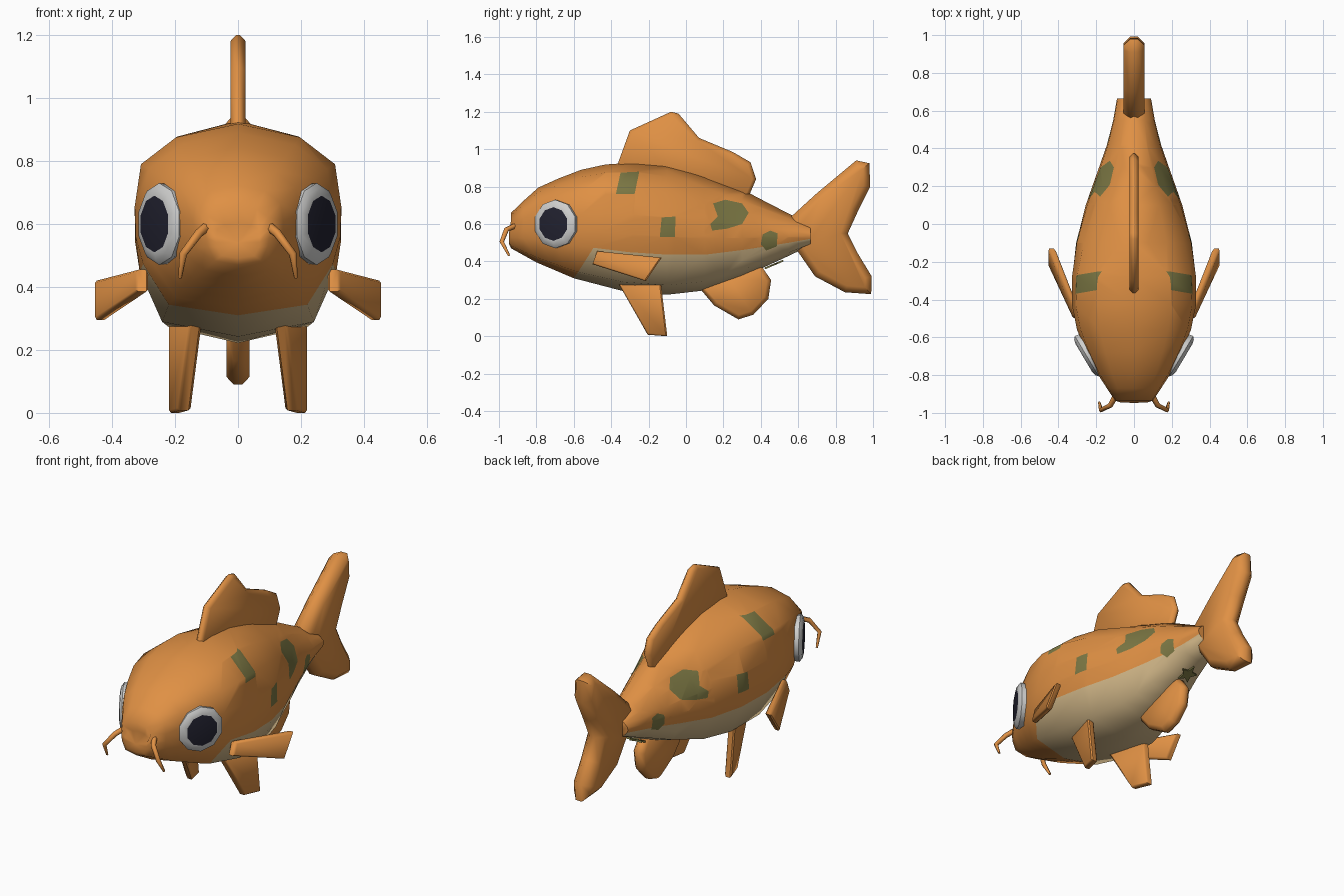
import bpy, bmesh, math
from mathutils import Vector

cube = bpy.data.objects.get("Cube")
if cube:
    bpy.data.objects.remove(cube, do_unlink=True)


def material(name, rgb):
    m = bpy.data.materials.new(name)
    m.use_nodes = True
    m.diffuse_color = (*rgb, 1)
    m.node_tree.nodes["Principled BSDF"].inputs["Base Color"].default_value = (*rgb, 1)
    return m


ORANGE = material("orange", (0.74, 0.28, 0.058))
CREAM = material("cream", (0.65, 0.48, 0.25))
OLIVE = material("olive", (0.20, 0.185, 0.057))
WHITE = material("eye_white", (0.62, 0.62, 0.61))
DARK = material("pupil_dark", (0.016, 0.016, 0.03))


def finish(bm, name, mats, angle=50, mirror=False):
    """Turn a bmesh into a smooth-shaded object, optionally mirrored in x."""
    me = bpy.data.meshes.new(name)
    bm.to_mesh(me)
    bm.free()
    for m in mats:
        me.materials.append(m)
    ob = bpy.data.objects.new(name, me)
    bpy.context.collection.objects.link(ob)
    bpy.ops.object.select_all(action="DESELECT")
    ob.select_set(True)
    bpy.context.view_layer.objects.active = ob
    bpy.ops.object.shade_smooth_by_angle(angle=math.radians(angle))
    if mirror:
        ob.modifiers.new("Mirror", "MIRROR")
    return ob


def plate(name, pts, half, bevel, mat=ORANGE, axis=(1, 0, 0), mirror=False):
    """Thick plate from an outline, with chamfered rims."""
    bm = bmesh.new()
    off = Vector(axis) * half
    a = [bm.verts.new(Vector(p) + off) for p in pts]
    b = [bm.verts.new(Vector(p) - off) for p in pts]
    caps = [bm.faces.new(a), bm.faces.new(b[::-1])]
    for i in range(len(pts)):
        j = (i + 1) % len(pts)
        bm.faces.new((a[j], a[i], b[i], b[j]))
    bmesh.ops.recalc_face_normals(bm, faces=bm.faces[:])
    if bevel:
        rims = list({e for f in caps for e in f.edges})
        bmesh.ops.bevel(bm, geom=rims, offset=bevel, segments=1,
                        affect="EDGES", clamp_overlap=True)
    return finish(bm, name, [mat], mirror=mirror)


# Body shape along its length: y, top, bottom, half width
SHAPE = [(-0.935, 0.66, 0.47, 0.10), (-0.80, 0.79, 0.395, 0.19), (-0.60, 0.88, 0.31, 0.292),
         (-0.45, 0.917, 0.265, 0.328), (-0.28, 0.928, 0.23, 0.33), (-0.10, 0.913, 0.222, 0.308),
         (0.10, 0.86, 0.245, 0.256), (0.30, 0.785, 0.315, 0.185), (0.42, 0.722, 0.37, 0.143),
         (0.55, 0.655, 0.43, 0.11), (0.665, 0.60, 0.485, 0.09)]


def shape_at(y):
    y = min(max(y, SHAPE[0][0]), SHAPE[-1][0])
    for p, q in zip(SHAPE, SHAPE[1:]):
        if y <= q[0]:
            t = (y - p[0]) / (q[0] - p[0])
            return [p[k] + t * (q[k] - p[k]) for k in (1, 2, 3)]


# Half cross-sections (x, z fractions): boxy head, peaked tail.
# The belly colour starts at the -0.38 corner.
HEAD = [(0, 1), (0.6, 0.87), (0.94, 0.61), (1, 0.2), (0.99, -0.1), (0.95, -0.38), (0.74, -0.86), (0, -1)]
TAIL = [(0, 1), (0.5, 0.76), (0.75, 0.5), (0.96, 0.2), (1, -0.1), (0.93, -0.38), (0.68, -0.84), (0, -1)]


def section(y):
    t = min(max((y + 0.45) / 0.65, 0), 1) ** 1.5
    half = [Vector(h).lerp(Vector(k), t) for h, k in zip(HEAD, TAIL)]
    return half + [Vector((-p.x, p.y)) for p in half[-2:0:-1]]


# Ring positions with the backward slant of their lower half
RINGS = [(-0.935, 0), (-0.87, 0), (-0.79, 0.01), (-0.68, 0.04), (-0.56, 0.10), (-0.43, 0.17),
         (-0.28, 0.06), (-0.10, 0), (0.10, 0), (0.20, 0), (0.30, 0), (0.42, 0), (0.55, 0), (0.665, 0)]
BELLY_RING = 5

# Body
bm = bmesh.new()
rings = []
for y0, slant in RINGS:
    ring = []
    for fx, fz in section(y0):
        y = y0 + slant * min(fz, 0)
        top, bot, w = shape_at(y)
        ring.append(bm.verts.new((fx * w, y, (top + bot) / 2 + fz * (top - bot) / 2)))
    rings.append(ring)
n = len(rings[0])
for i, (r, s) in enumerate(zip(rings, rings[1:])):
    for j in range(n):
        k = (j + 1) % n
        f = bm.faces.new((r[j], r[k], s[k], s[j]))
        belly = 5 <= min(j, k) and max(j, k) <= 9
        f.material_index = 1 if belly and i >= BELLY_RING else 0
bm.faces.new(rings[-1])
# Snout: dented above, full lips below
lips = []
for v in rings[0]:
    z = 0.545 + (v.co.z - 0.56) * 0.6
    lips.append(bm.verts.new((v.co.x * 0.7, -0.92 if z > 0.56 else -0.945, z)))
mouth = bm.verts.new((0, -0.947, 0.54))
for j in range(n):
    k = (j + 1) % n
    bm.faces.new((rings[0][j], rings[0][k], lips[k], lips[j]))
    bm.faces.new((lips[j], lips[k], mouth))
bmesh.ops.recalc_face_normals(bm, faces=bm.faces[:])

# Side patches cut into the body, outlines as (y, z), clockwise
PATCHES = [
    [(-0.35, 0.875), (-0.25, 0.88), (-0.275, 0.76), (-0.375, 0.76)],
    [(-0.13, 0.635), (-0.055, 0.64), (-0.06, 0.53), (-0.14, 0.53)],
    [(0.145, 0.71), (0.21, 0.73), (0.30, 0.71), (0.335, 0.66), (0.30, 0.60), (0.22, 0.575), (0.17, 0.64)],
    [(0.17, 0.64), (0.22, 0.575), (0.14, 0.565), (0.13, 0.60)],
    [(0.41, 0.545), (0.45, 0.565), (0.49, 0.55), (0.485, 0.48), (0.43, 0.458), (0.40, 0.49)],
]
for poly in PATCHES:
    ys, zs = zip(*poly)
    faces = []
    for f in bm.faces:
        fy = [v.co.y for v in f.verts]
        fz = [v.co.z for v in f.verts]
        if (min(fy) < max(ys) and max(fy) > min(ys)
                and min(fz) < max(zs) and max(fz) > min(zs)):
            faces.append(f)
    for p, q in zip(poly, poly[1:] + poly[:1]):
        co = Vector((0, *p))
        no = Vector((0, -(q[1] - p[1]), q[0] - p[0])).normalized()
        geom = faces + list({e for f in faces for e in f.edges}) + list({v for f in faces for v in f.verts})
        res = bmesh.ops.bisect_plane(bm, geom=geom, dist=1e-5, plane_co=co, plane_no=no)
        faces = [f for f in res["geom"] if isinstance(f, bmesh.types.BMFace)
                 and (f.calc_center_median() - co).dot(no) < 0]
    for f in faces:
        f.material_index = 2
finish(bm, "body", [ORANGE, CREAM, OLIVE], angle=72)

# Eyes: chamfered ten-sided disc with a dark centre
normal = Vector((0.86, -0.51, 0))
side = Vector((0.51, 0.86, 0))
centre = Vector((0.25, -0.70, 0.60))
bm = bmesh.new()
eye = []
for radius, depth in [(0.122, -0.07), (0.13, 0.0), (0.116, 0.012), (0.090, 0.018)]:
    eye.append([bm.verts.new(centre + normal * depth + side * (radius * math.cos(a))
                             + Vector((0, 0, radius * math.sin(a))))
                for a in [(k + 0.5) * math.tau / 10 for k in range(10)]])
for r, s in zip(eye, eye[1:]):
    for j in range(10):
        bm.faces.new((r[j], r[(j + 1) % 10], s[(j + 1) % 10], s[j]))
bm.faces.new(eye[-1]).material_index = 1
bm.faces.new(eye[0])
bmesh.ops.recalc_face_normals(bm, faces=bm.faces[:])
finish(bm, "eyes", [WHITE, DARK], mirror=True)

# Barbels
for sx, label in [(1, "left"), (-1, "right")]:
    cu = bpy.data.curves.new(label + "_barbel", "CURVE")
    cu.dimensions = "3D"
    cu.bevel_depth = 0.014
    cu.bevel_resolution = 1
    cu.use_fill_caps = True
    sp = cu.splines.new("POLY")
    path = [(0.095, -0.905, 0.595, 1.1), (0.125, -0.96, 0.57, 1),
            (0.174, -0.985, 0.505, 0.9), (0.184, -0.945, 0.43, 0.45)]
    sp.points.add(len(path) - 1)
    for pt, (x, y, z, r) in zip(sp.points, path):
        pt.co = (sx * x, y, z, 1)
        pt.radius = r
    cu.materials.append(ORANGE)
    bpy.context.collection.objects.link(bpy.data.objects.new(label + "_barbel", cu))

# Fins on the centre line, outlines as (y, z)
dorsal = [(-0.38, 0.88), (-0.30, 1.10), (-0.08, 1.20), (-0.04, 1.19), (0.07, 1.06),
          (0.25, 0.985), (0.345, 0.93), (0.375, 0.84), (0.315, 0.70), (0.0, 0.78)]
tail = [(0.53, 0.61), (0.70, 0.765), (0.91, 0.94), (0.98, 0.925), (0.985, 0.80), (0.92, 0.67), (0.865, 0.55),
        (0.92, 0.44), (0.993, 0.32), (0.99, 0.225), (0.85, 0.235), (0.69, 0.32), (0.60, 0.45), (0.54, 0.53)]
anal = [(0.07, 0.26), (0.15, 0.165), (0.28, 0.09), (0.36, 0.115), (0.44, 0.20),
        (0.455, 0.30), (0.40, 0.38), (0.22, 0.33)]
for name, outline, half, bevel in [("dorsal_fin", dorsal, 0.024, 0.018),
                                   ("tail_fin", tail, 0.055, 0.035),
                                   ("anal_fin", anal, 0.036, 0.022)]:
    plate(name, [(0, y, z) for y, z in outline], half, bevel)

# Paired fins
plate("pectoral_fins", [(0.303, -0.475, 0.455), (0.437, -0.13, 0.42), (0.437, -0.215, 0.295),
                        (0.303, -0.50, 0.385)], 0.02, 0.008, mirror=True)
plate("pelvic_fins", [(0.135, -0.36, 0.28), (0.20, -0.135, 0.29), (0.20, -0.10, 0.0),
                      (0.17, -0.205, 0.008)], 0.021, 0.008, mirror=True)

# Star-shaped spot beneath the tail
star = []
for k in range(10):
    r = 0.055 if k % 2 == 0 else 0.026
    dx, dy = r * math.sin(k * math.pi / 5), r * math.cos(k * math.pi / 5)
    star.append((dx, 0.465 + dy, 0.381 + 0.42 * dy))
plate("belly_spot", star, 0.0048, 0, OLIVE, axis=(0, -0.39, 0.92))
